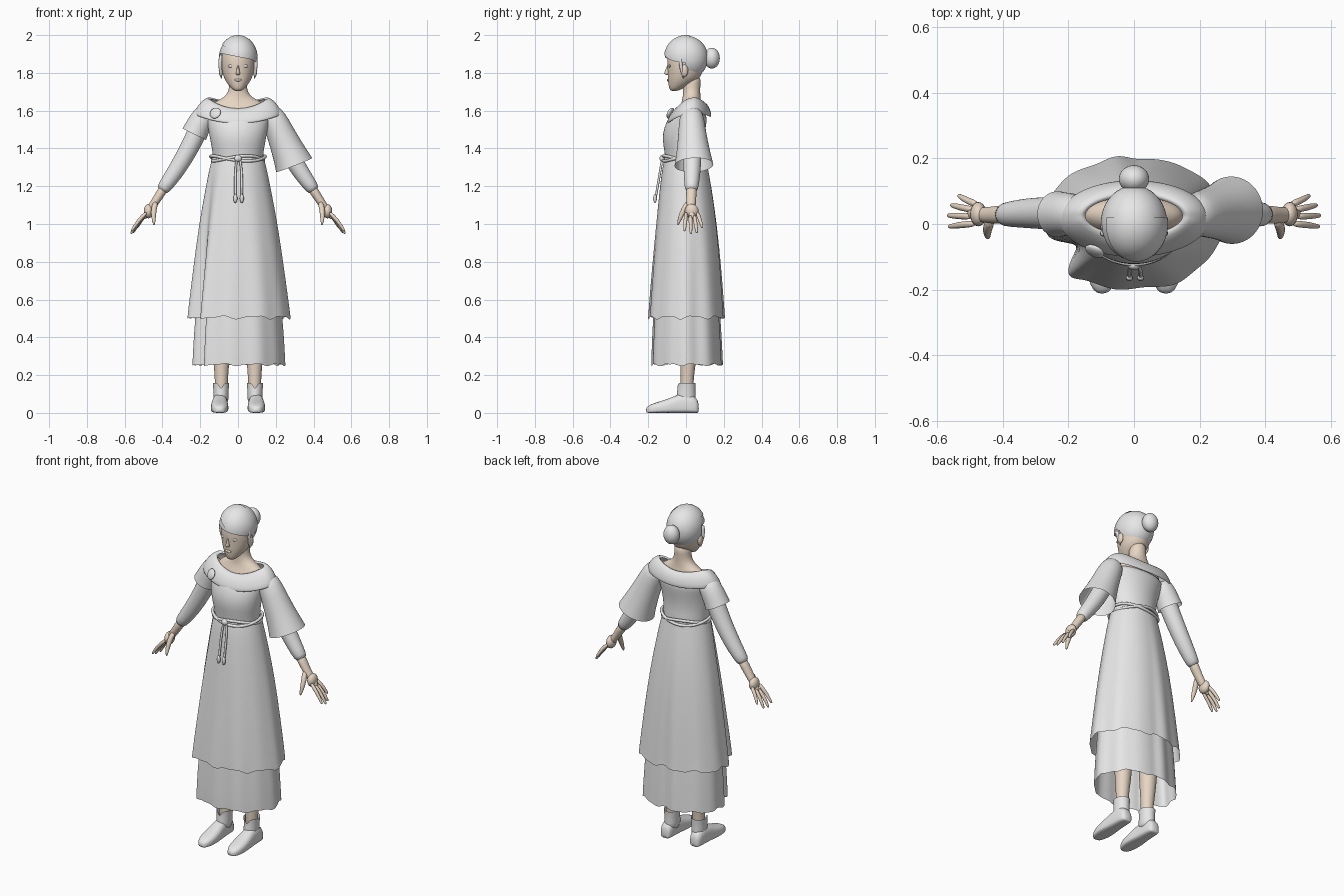
import bpy, bmesh, math
from math import sin, cos, radians, pi, exp
from mathutils import Vector

if "Cube" in bpy.data.objects:
    bpy.data.objects.remove(bpy.data.objects["Cube"])


def material(name, rgb):
    m = bpy.data.materials.new(name)
    m.diffuse_color = (*rgb, 1)
    m.use_nodes = True
    m.node_tree.nodes["Principled BSDF"].inputs["Base Color"].default_value = m.diffuse_color
    return m


CLOTH = material("pale grey", (0.8, 0.8, 0.8))
SKIN = material("skin beige", (0.8, 0.67, 0.55))


def finish(name, bm, mat, level=1):
    bmesh.ops.recalc_face_normals(bm, faces=bm.faces)
    for f in bm.faces:
        f.smooth = True
    me = bpy.data.meshes.new(name)
    bm.to_mesh(me)
    bm.free()
    me.materials.append(mat)
    ob = bpy.data.objects.new(name, me)
    bpy.context.collection.objects.link(ob)
    if level:
        ob.modifiers.new("smooth", 'SUBSURF').levels = level
        ob.modifiers["smooth"].render_levels = level
    return ob


def loft(name, rings, mat, cap=(True, True), closed=False, level=1):
    bm = bmesh.new()
    vs = [[bm.verts.new(p) for p in r] for r in rings]
    n = len(rings[0])
    for a, b in list(zip(vs, vs[1:])) + ([(vs[-1], vs[0])] if closed else []):
        for i in range(n):
            j = (i + 1) % n
            bm.faces.new((a[i], a[j], b[j], b[i]))
    if not closed:
        for end, do in ((vs[0], cap[0]), (vs[-1], cap[1])):
            if do:
                bm.faces.new(end)
    return finish(name, bm, mat, level)


def ring(z, yf, yb, rx, cx=0, n=32):
    """Level oval from its height, front and back y and half width."""
    return [(cx + rx * cos(a), (yf + yb) / 2 + (yb - yf) / 2 * sin(a), z)
            for a in (2 * pi * i / n for i in range(n))]


def tube(name, pts, radii, mat, ref=(0, 1, 0), n=16, flat=1, closed=False, cap=(True, True)):
    """Round tube along a path; flat scales it along ref."""
    pts = [Vector(p) for p in pts]
    rings, m = [], len(pts)
    for k, p in enumerate(pts):
        if closed:
            t = pts[(k + 1) % m] - pts[k - 1]
        else:
            t = pts[min(k + 1, m - 1)] - pts[max(k - 1, 0)]
        u = t.cross(Vector(ref)).normalized()
        v = u.cross(t).normalized()
        r = radii[k] if isinstance(radii, (list, tuple)) else radii
        rings.append([p + u * r * cos(a) + v * r * flat * sin(a)
                      for a in (2 * pi * i / n for i in range(n))])
    return loft(name, rings, mat, cap, closed)


def ball(name, loc, size, mat, cuts=(), keep=None, seg=32):
    """Scaled sphere, split along planes and trimmed by a rule."""
    bm = bmesh.new()
    bmesh.ops.create_uvsphere(bm, u_segments=seg, v_segments=seg // 2, radius=1)
    for v in bm.verts:
        v.co = Vector(loc) + Vector(a * b for a, b in zip(v.co, size))
    for co, no in cuts:
        bmesh.ops.bisect_plane(bm, geom=bm.verts[:] + bm.edges[:] + bm.faces[:],
                               plane_co=co, plane_no=no)
    if keep:
        bad = [f for f in bm.faces if not keep(f.calc_center_median())]
        bmesh.ops.delete(bm, geom=bad, context='FACES')
    return finish(name, bm, mat, 0)


# Dress bodice
loft("bodice", [ring(*r) for r in (
    (1.30, -.115, .11, .14), (1.355, -.108, .10, .13), (1.42, -.122, .095, .143),
    (1.48, -.125, .10, .153), (1.54, -.105, .11, .165), (1.575, -.082, .11, .175),
    (1.605, -.05, .09, .165))], CLOTH)


# Skirts: flared sheets with soft folds and one deep fold on one side
def skirt(name, rows, hem_wave, n=120):
    rings, top, low = [], rows[0][0], rows[-1][0]
    for z, yf, yb, rx in rows:
        t = min(1, (1.35 - z) / .85) if z < 1.35 else 0
        row = []
        for i in range(n):
            a = 2 * pi * i / n
            d = math.degrees(a)
            k = 1 + t * (.02 * cos(7 * a + 1) + .012 * cos(11 * a))
            k -= t * .06 * exp(-((d - 90) / 9) ** 2)
            k -= t * .27 * exp(-((d - 207) / 11) ** 2)
            k += t * .09 * exp(-((d - 228) / 7) ** 2)
            dz = hem_wave * (sin(9 * a) + .6 * sin(17 * a + 1)) if z == low else 0
            cy = (yf + yb) / 2
            row.append((rx * k * cos(a), cy + (yb - yf) / 2 * k * sin(a), z + dz))
        rings.append(row)
    loft(name, rings, CLOTH, (False, False))


skirt("overskirt", ((1.355, -.112, .105, .135), (1.30, -.125, .115, .15), (1.2, -.138, .135, .17),
                    (1.0, -.158, .165, .208), (.75, -.182, .19, .242),
                    (.54, -.198, .205, .268), (.505, -.2, .208, .272)), .007)
skirt("underskirt", ((1.1, -.12, .12, .15), (.8, -.155, .16, .20), (.5, -.175, .185, .232),
                     (.3, -.183, .195, .243), (.255, -.183, .197, .245)), .005)


# Wide off-shoulder collar
def collar_ring(rx, ry, cy, z, side, back, n=48):
    out = []
    for i in range(n):
        a = 2 * pi * i / n
        out.append((rx * cos(a), cy + ry * sin(a),
                    z + side * cos(a) ** 2 + back * max(0, sin(a))))
    return out


loft("collar", [collar_ring(*r) for r in (
    (.148, .058, .025, 1.605, .05, .03), (.157, .066, .025, 1.616, .055, .032),
    (.185, .088, .022, 1.603, .052, .035), (.215, .108, .02, 1.575, .05, .035),
    (.234, .12, .016, 1.535, .045, .035), (.226, .113, .016, 1.532, .045, .035))],
    CLOTH, (False, False))
brooch = ball("brooch", (0, 0, 0), (.031, .012, .031), CLOTH, seg=24)
brooch.location = (-.12, -.083, 1.587)
brooch.rotation_euler = (radians(-25), 0, radians(-25))

# Rope belt with hanging cords
for s in (-1, 1):
    tube("belt_cord", [((.141 + .004 * s) * cos(a), -.004 + .117 * sin(a), 1.347 + s * .014 * sin(2 * a + .9))
                       for a in (2 * pi * i / 40 for i in range(40))],
         .009, CLOTH, (0, 0, 1), 8, closed=True)
    x = .003 + .017 * s
    tube("hanging_cord", [(x * .4, -.125, 1.35), (x, -.135, 1.29), (x, -.15, 1.2), (x, -.163, 1.125)],
         .007, CLOTH, n=8)
    ball("cord_tassel", (x, -.164, 1.135), (.011, .01, .024), CLOTH, seg=12)
ball("belt_knot", (0, -.126, 1.347), (.02, .014, .018), CLOTH, seg=16)

# Arms, hands, legs and boots on both sides
for s in (-1, 1):
    def P(*pts):
        return [(s * x, y, z) for x, y, z in pts]

    tube("tight_sleeve", P((.165, .03, 1.59), (.21, .03, 1.50), (.26, .033, 1.395), (.325, .033, 1.285),
                           (.375, .03, 1.215), (.408, .028, 1.17)),
         [.055, .052, .05, .046, .039, .034], CLOTH, n=24)
    tube("palm", P((.385, .03, 1.20), (.415, .028, 1.155), (.44, .027, 1.115), (.465, .028, 1.08),
                   (.49, .031, 1.045), (.503, .033, 1.028)),
         [.026, .024, .022, .02, .016, .009], SKIN, flat=1.15, n=20)
    ball("hand_pad", (s * .474, .03, 1.068), (.025, .037, .038), SKIN, seg=20)
    for base, tip in (((.48, .002, 1.065), (.565, -.008, .962)), ((.49, .023, 1.05), (.568, .026, .948)),
                      ((.487, .043, 1.05), (.558, .058, .952)), ((.475, .058, 1.065), (.535, .087, .98))):
        a, b = Vector(base), Vector(tip)
        mid = a.lerp(b, .5) + Vector((.006, 0, .004))
        tube("finger", P(a, mid, a.lerp(b, .93), b), [.012, .0105, .008, .004], SKIN, n=10)
    tube("thumb", P((.435, .015, 1.12), (.447, -.012, 1.075), (.447, -.033, 1.03), (.444, -.044, .992)),
         [.016, .016, .012, .005], SKIN, n=10)

    # Leg
    loft("leg", [ring(z, y - r, y + r, r, s * .088) for z, y, r in (
        (.08, .005, .034), (.16, .005, .034), (.22, .008, .037), (.35, .015, .05),
        (.5, .01, .052), (.7, 0, .06), (.9, 0, .07))], SKIN)
    # Ankle boot: shaft with a dipped front, and a foot
    shaft = [ring(z, yf, yb, rx, s * .09) for z, yf, yb, rx in (
        (.04, -.055, .055, .04), (.09, -.05, .05, .039), (.13, -.045, .05, .041), (.158, -.046, .052, .044))]
    shaft[-1] = [(x, y, z - .03 * exp(-((x - s * .09) / .012) ** 2) * (y < 0)) for x, y, z in shaft[-1]]
    loft("boot_shaft", shaft, CLOTH, (True, False))
    rings = []
    for y, w, h in ((.068, .022, .05), (.055, .035, .085), (.01, .039, .105), (-.045, .041, .098),
                    (-.09, .047, .075), (-.15, .047, .058), (-.19, .036, .044), (-.213, .016, .028)):
        row = []
        for i in range(24):
            c, q = cos(2 * pi * i / 24), sin(2 * pi * i / 24)
            narrow = 1 - .15 * max(0, q)
            row.append((s * .097 + w * narrow * math.copysign(abs(c) ** .7, c), y,
                        h / 2 + h / 2 * math.copysign(abs(q) ** (.7 if q > 0 else .35), q)))
        rings.append(row)
    loft("boot_foot", rings, CLOTH)

# Short cap sleeve on one arm, bell sleeve on the other
tube("cap_sleeve", [(-.15, .03, 1.61), (-.185, .03, 1.565), (-.215, .03, 1.51), (-.232, .03, 1.475)],
     [.05, .064, .066, .07], CLOTH, n=32, cap=(True, False))
tube("bell_sleeve", [(.16, .03, 1.61), (.19, .03, 1.56), (.225, .033, 1.48), (.262, .038, 1.395),
                     (.288, .041, 1.335), (.297, .042, 1.312)],
     [.05, .066, .074, .086, .098, .103], CLOTH, n=40, cap=(True, False))

# Neck, shoulders and head
loft("neck_and_shoulders", [ring(*r) for r in (
    (1.57, -.06, .10, .165), (1.615, -.037, .088, .15), (1.648, -.022, .08, .125), (1.668, -.018, .077, .075),
    (1.70, -.015, .075, .05), (1.74, -.018, .076, .046), (1.79, -.02, .08, .046))], SKIN)
loft("head", [ring(*r) for r in (
    (1.703, -.082, -.045, .018), (1.72, -.09, -.01, .038), (1.75, -.095, .05, .062),
    (1.78, -.097, .08, .078), (1.82, -.097, .09, .087), (1.86, -.101, .098, .09),
    (1.92, -.092, .09, .085), (1.965, -.05, .06, .05))], SKIN)
loft("nose", [ring(z, -y, -.08, w, 0, 12) for z, y, w in (
    (1.787, .1, .008), (1.793, .113, .012), (1.80, .117, .011), (1.82, .108, .007), (1.845, .1, .005))], SKIN)
ball("lips", (0, -.094, 1.762), (.02, .007, .007), SKIN, seg=16)
for s in (-1, 1):
    ball("eye", (s * .037, -.0865, 1.836), (.017, .006, .008), CLOTH, seg=16)
    ball("ear", (s * .09, -.008, 1.812), (.012, .02, .032), SKIN, seg=16)
    tube("side_lock", [(s * .09, -.03, 1.90), (s * .096, -.03, 1.85), (s * .092, -.02, 1.80), (s * .087, -.012, 1.765)],
         [.01, .011, .008, .002], CLOTH, n=8)

# Hair: cap with an open face, swept fringe and bun
ball("hair_cap", (0, .003, 1.88), (.101, .114, .116), CLOTH,
     (((0, -.005, 0), (0, 1, 0)), ((0, 0, 1.885), (.2, 0, 1))),
     lambda c: c.y > -.005 or c.z > 1.885 - .2 * c.x, 48)
ball("swept_fringe", (0, .001, 1.88), (.104, .118, .12), CLOTH,
     (((0, .02, 0), (0, 1, 0)), ((0, 0, 1.905), (.5, 0, 1))),
     lambda c: c.y < .02 and c.z > 1.905 - .5 * c.x, 48)
ball("hair_bun", (0, .137, 1.878), (.046, .042, .055), CLOTH)
